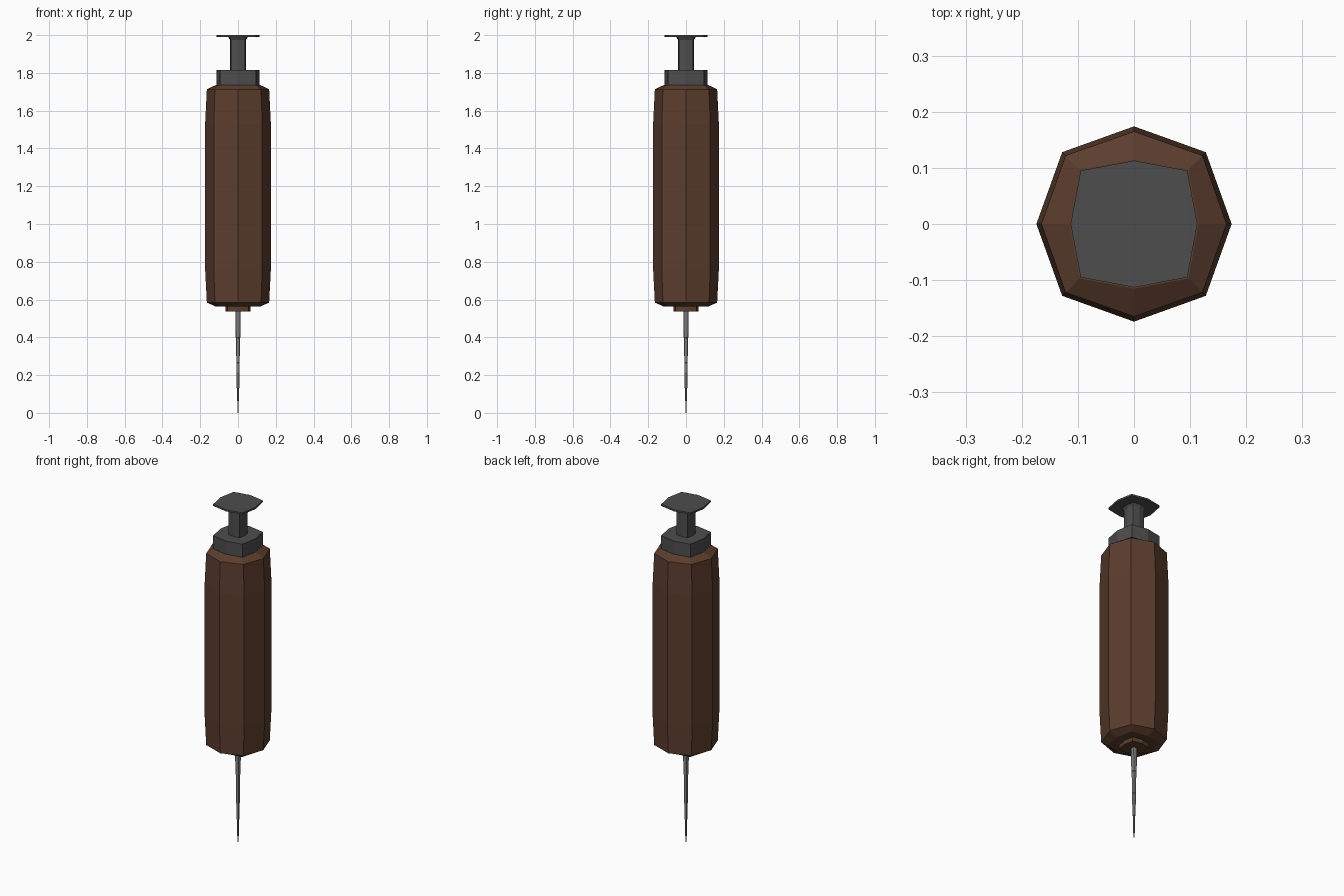
import bpy, bmesh

if "Cube" in bpy.data.objects:
    bpy.data.objects.remove(bpy.data.objects["Cube"])


def material(name, rgb):
    m = bpy.data.materials.new(name)
    m.diffuse_color = (*rgb, 1)
    m.use_nodes = True
    m.node_tree.nodes["Principled BSDF"].inputs["Base Color"].default_value = m.diffuse_color
    return m


BROWN = material("dark_brown", (0.105, 0.047, 0.027))
DARK = material("dark_grey", (0.075, 0.075, 0.075))
STEEL = material("steel_grey", (0.21, 0.21, 0.21))


def loft(name, rings, mat):
    """Eight-sided part from rings of (z, reach on the axes, reach of the corners)."""
    bm = bmesh.new()
    loops = []
    for z, a, d in rings:
        pts = [(a, 0), (d, d), (0, a), (-d, d), (-a, 0), (-d, -d), (0, -a), (d, -d)]
        loops.append([bm.verts.new((x, y, z)) for x, y in pts])
    for lo, hi in zip(loops, loops[1:]):
        for i in range(8):
            j = (i + 1) % 8
            bm.faces.new((lo[i], lo[j], hi[j], hi[i]))
    bm.faces.new(loops[0][::-1])
    bm.faces.new(loops[-1])
    me = bpy.data.meshes.new(name)
    bm.to_mesh(me)
    bm.free()
    me.materials.append(mat)
    ob = bpy.data.objects.new(name, me)
    bpy.context.collection.objects.link(ob)
    return ob


# Barrel with slightly tapered, chamfered ends
loft("barrel", [(0.562, 0.115, 0.097), (0.584, 0.165, 0.122), (0.76, 0.174, 0.128),
                (1.53, 0.174, 0.128), (1.713, 0.165, 0.122), (1.737, 0.115, 0.097)], BROWN)

# Needle hub under the barrel
loft("needle_hub", [(0.538, 0.066, 0.055), (0.565, 0.066, 0.055)], BROWN)

# Needle, getting thinner in four sections
loft("needle", [(0.0, 0.003, 0.0025), (0.13, 0.005, 0.004), (0.131, 0.007, 0.006),
                (0.265, 0.008, 0.007), (0.266, 0.009, 0.008), (0.397, 0.010, 0.0085),
                (0.398, 0.012, 0.010), (0.54, 0.0135, 0.011)], STEEL)

# Collar on top
loft("collar", [(1.733, 0.113, 0.095), (1.815, 0.113, 0.095)], DARK)

# Plunger rod flaring out below the thumb plate
loft("plunger_rod", [(1.81, 0.043, 0.037), (1.975, 0.043, 0.037), (1.992, 0.053, 0.045)], DARK)
loft("thumb_plate", [(1.99, 0.113, 0.095), (2.0, 0.113, 0.095)], DARK)
